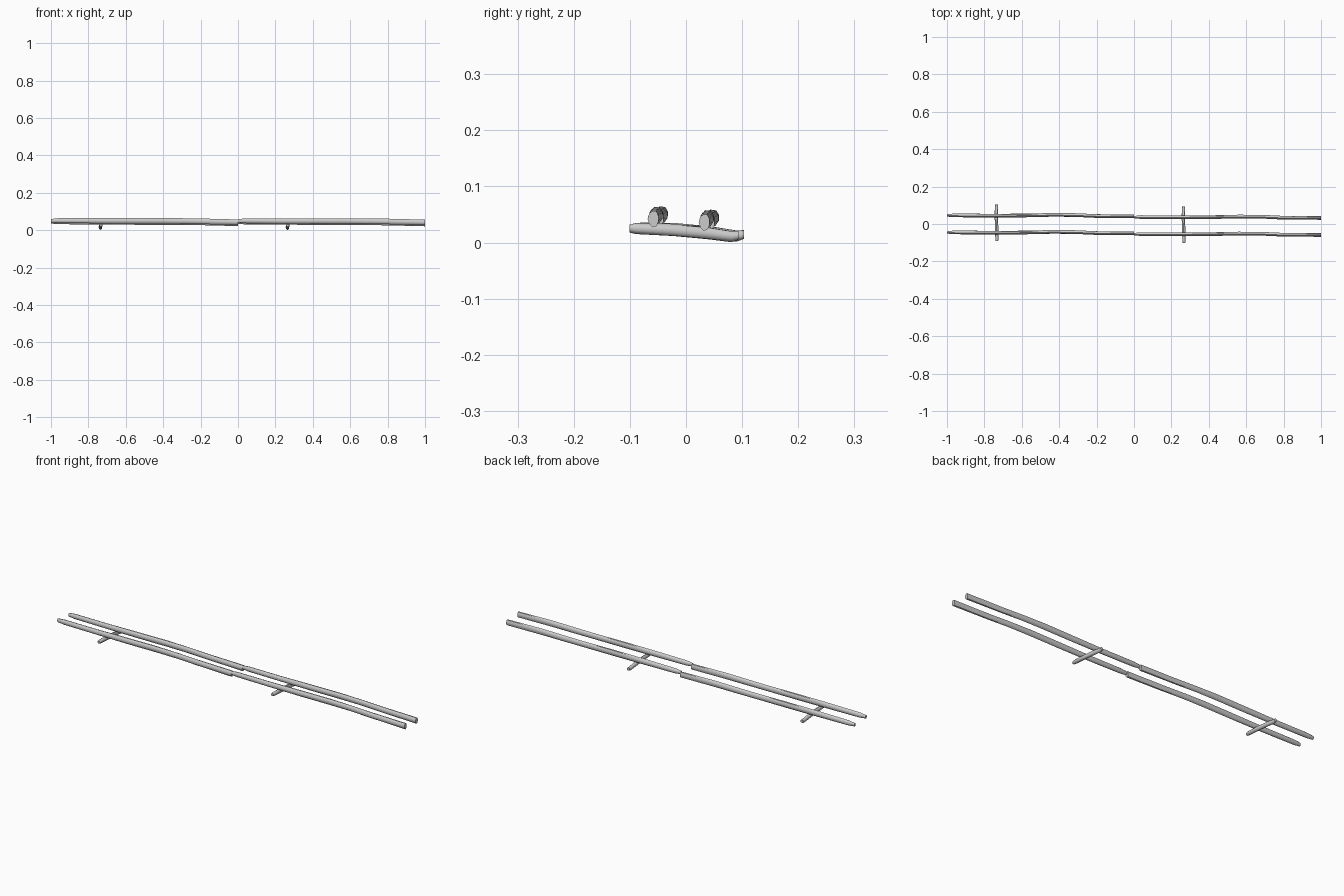
import bpy, bmesh, math
from mathutils import Vector

if "Cube" in bpy.data.objects:
    bpy.data.objects.remove(bpy.data.objects["Cube"])

SIDES = 9

def log(name, rings, axis, offset):
    """Rough log; each ring = (position along axis, side offset, height, side radius, height radius)."""
    bm = bmesh.new()
    loops = []
    for k, (a, s, z, rs, rz) in enumerate(rings):
        loop = []
        for i in range(SIDES):
            t = 2 * math.pi * (i + 0.5) / SIDES
            wob = 1 + 0.05 * math.sin(2.3 * i + 1.7 * k)   # rough hewn surface
            u, w = s + rs * wob * math.cos(t), z + rz * wob * math.sin(t)
            p = Vector((a, u, w)) if axis == 'X' else Vector((u, a, w))
            loop.append(bm.verts.new(p + Vector(offset)))
        loops.append(loop)
    for l0, l1 in zip(loops, loops[1:]):
        for i in range(SIDES):
            j = (i + 1) % SIDES
            bm.faces.new((l0[i], l0[j], l1[j], l1[i]))
    bm.faces.new(loops[0])
    bm.faces.new(loops[-1])
    bmesh.ops.recalc_face_normals(bm, faces=bm.faces)
    me = bpy.data.meshes.new(name)
    bm.to_mesh(me)
    bm.free()
    ob = bpy.data.objects.new(name, me)
    bpy.context.collection.objects.link(ob)
    return ob

# long rail: pointed start, slight bends, blunt end
rail = [
    (0.000, 0.000, 0.051, 0.006, 0.009),
    (0.035, 0.000, 0.051, 0.010, 0.013),
    (0.220, -0.001, 0.050, 0.010, 0.014),
    (0.400, 0.000, 0.050, 0.010, 0.015),
    (0.560, 0.003, 0.050, 0.010, 0.015),
    (0.680, 0.002, 0.049, 0.010, 0.015),
    (0.800, -0.003, 0.047, 0.010, 0.015),
    (1.000, -0.004, 0.043, 0.010, 0.015),
]

# cross stick under the rails, sloping down to the back
stick = [
    (-0.097, 0.001, 0.026, 0.007, 0.007),
    (-0.085, 0.001, 0.026, 0.009, 0.010),
    (-0.020, 0.000, 0.023, 0.009, 0.011),
    (0.040, -0.002, 0.018, 0.009, 0.011),
    (0.085, -0.001, 0.012, 0.009, 0.010),
    (0.098, -0.001, 0.014, 0.008, 0.008),
]

# two identical fence sections end to end
for n, (x, y, z) in enumerate([(-1, 0.0, 0.0), (0, -0.009, -0.001)]):
    log(f"front_rail_{n}", rail, 'X', (x, y - 0.045, z))
    log(f"back_rail_{n}", rail, 'X', (x, y + 0.046, z - 0.006))
    log(f"cross_stick_{n}", stick, 'Y', (x + 0.266, y + 0.005, z))

# soft shading along the logs, crisp at the cut ends
for ob in bpy.context.collection.objects:
    ob.select_set(True)
    bpy.context.view_layer.objects.active = ob
bpy.ops.object.shade_smooth_by_angle(angle=math.radians(45))
